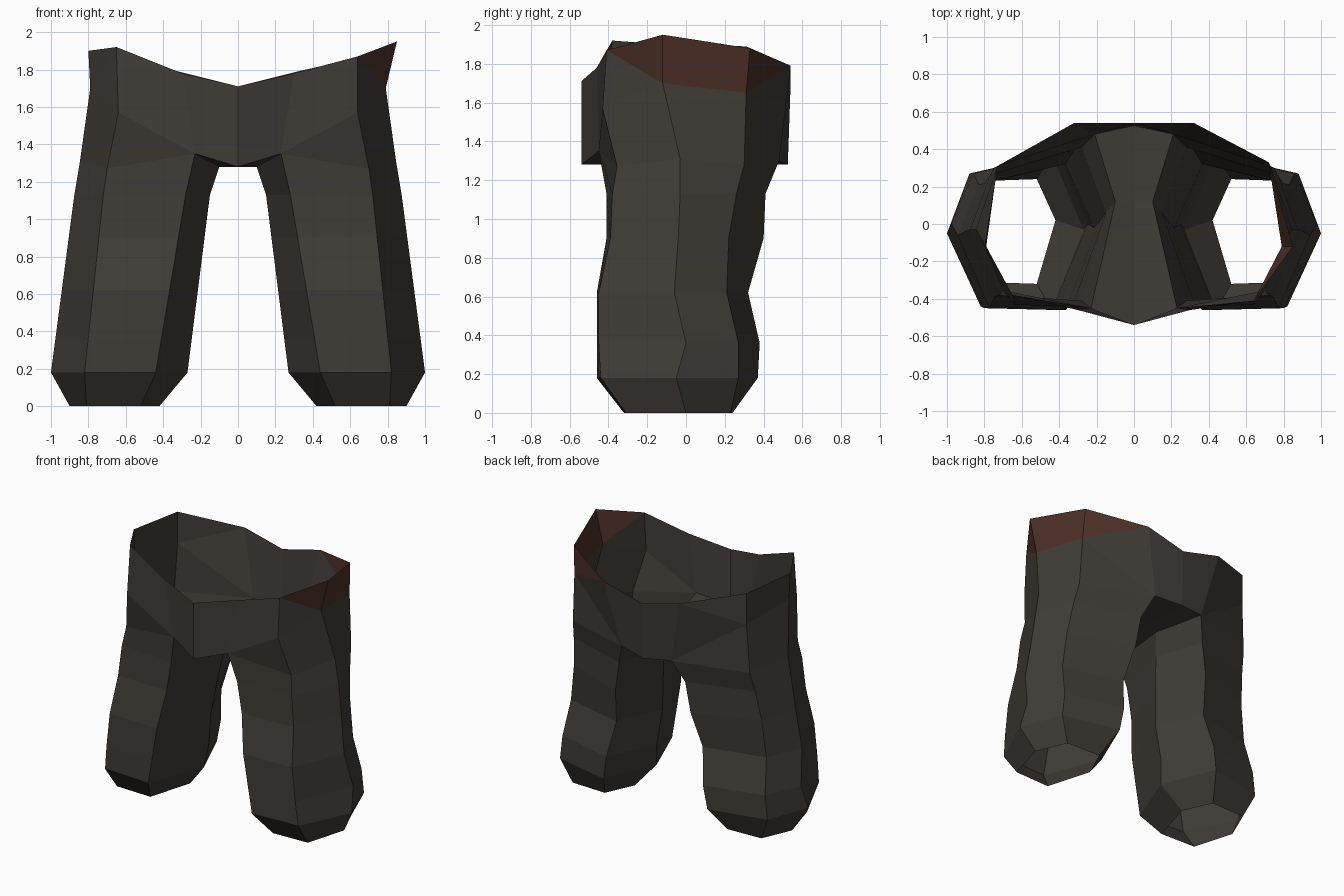
import bpy, bmesh
from mathutils import Vector

if "Cube" in bpy.data.objects:
    bpy.data.objects.remove(bpy.data.objects["Cube"])


def material(name, rgb):
    m = bpy.data.materials.new(name)
    m.diffuse_color = (*rgb, 1)
    m.use_nodes = True
    m.node_tree.nodes["Principled BSDF"].inputs["Base Color"].default_value = m.diffuse_color
    return m


CLOTH = material("dark_cloth", (0.052, 0.045, 0.038))
LINING = material("brown_lining", (0.075, 0.03, 0.02))

# Leg ring heights between cuff and hip
HEIGHTS = [0.18, 0.36, 0.62, 0.90, 1.13]

# Six leg columns: (cuff x, y), (x at bottom, x at top), y per height, hip point
COLUMNS = {
    "outer": ((0.90, 0.00), (1.00, 0.875), (-.05, .00, -.06, -.04, -.03), (0.845, -0.03, 1.31)),
    "front_out": ((0.81, -0.31), (0.82, 0.72), (-.44, -.45, -.45, -.39, -.38), (0.70, -0.355, 1.27)),
    "front_in": ((0.52, -0.32), (0.44, 0.28), (-.46, -.46, -.46, -.41, -.41), (0.23, -0.45, 1.35)),
    "inner": ((0.42, 0.02), (0.27, 0.15), (-.03, .00, -.02, .02, .06), (0.10, 0.12, 1.28)),
    "back_in": ((0.52, 0.24), (0.44, 0.28), (.37, .38, .32, .40, .41), (0.21, 0.48, 1.30)),
    "back_out": ((0.80, 0.23), (0.88, 0.77), (.27, .27, .21, .22, .26), (0.75, 0.30, 1.28)),
}


def column_points(cuff, xs, ys, hip):
    pts = [(*cuff, 0.0)]
    for z, y in zip(HEIGHTS, ys):
        t = (z - HEIGHTS[0]) / (HEIGHTS[-1] - HEIGHTS[0])
        pts.append((xs[0] + (xs[1] - xs[0]) * t, y, z))
    return pts + [hip]


def build(name, faces, mat):
    bm = bmesh.new()
    for f in faces:
        bm.faces.new([bm.verts.new(Vector(p)) for p in f])
    bmesh.ops.remove_doubles(bm, verts=bm.verts, dist=0.0005)
    bmesh.ops.recalc_face_normals(bm, faces=bm.faces)
    me = bpy.data.meshes.new(name)
    bm.to_mesh(me)
    bm.free()
    me.materials.append(mat)
    ob = bpy.data.objects.new(name, me)
    bpy.context.collection.objects.link(ob)
    return ob


def mirrored(faces, side):
    return [[(p[0] * side, p[1], p[2]) for p in f] for f in faces]


# One open hexagonal leg
cols = [column_points(*c) for c in COLUMNS.values()]
leg = []
for a, b in zip(cols, cols[1:] + cols[:1]):
    for i in range(len(a) - 1):
        leg.append([a[i], b[i], b[i + 1], a[i + 1]])

# Half of the pelvis: panels from hip ring to waist, plus crotch floor
O, FO, FI, I, BI, BO = [c[-1] for c in cols]
front_top, front_low = (0, -0.54, 1.71), (0, -0.54, 1.28)
back_top, back_low = (0, 0.54, 1.71), (0, 0.525, 1.28)
front_mid, back_mid = (0.30, -0.46, 1.78), (0.32, 0.54, 1.79)
side_low, side_back_low = (0.79, -0.12, 1.70), (0.73, 0.31, 1.65)
front_hip = (0.64, -0.43, 1.57)
mid_floor = (0, 0.12, 1.28)


def pelvis(front_corner):
    return [
        [FI, FO, front_hip],
        [FI, front_hip, front_corner, front_mid],
        [FI, front_mid, front_top, front_low],
        [FO, O, side_low, front_hip],
        [front_hip, side_low, front_corner],
        [O, BO, side_back_low, side_low],
        [BO, BI, side_back_low],
        [BI, back_mid, side_back_low],
        [BI, back_low, back_top, back_mid],
        [front_low, FI, I, mid_floor],
        [mid_floor, I, BI, back_low],
    ]


# Upper waist band on one side
def band(front_corner, side_top, side_back_top):
    return [
        [front_corner, side_low, side_top],
        [side_low, side_back_low, side_back_top, side_top],
        [side_back_low, back_mid, side_back_top],
    ]


right_corner, left_corner = (0.64, -0.41, 1.87), (0.65, -0.38, 1.92)
body = leg + pelvis(right_corner)
body += mirrored(leg + pelvis(left_corner)
                 + band(left_corner, (0.80, -0.12, 1.90), (0.73, 0.31, 1.89)), -1)
build("trousers", body, CLOTH)

# Turned-out brown flap on the right of the waist
build("waist_flap", band(right_corner, (0.85, -0.12, 1.95), (0.72, 0.33, 1.88)), LINING)
